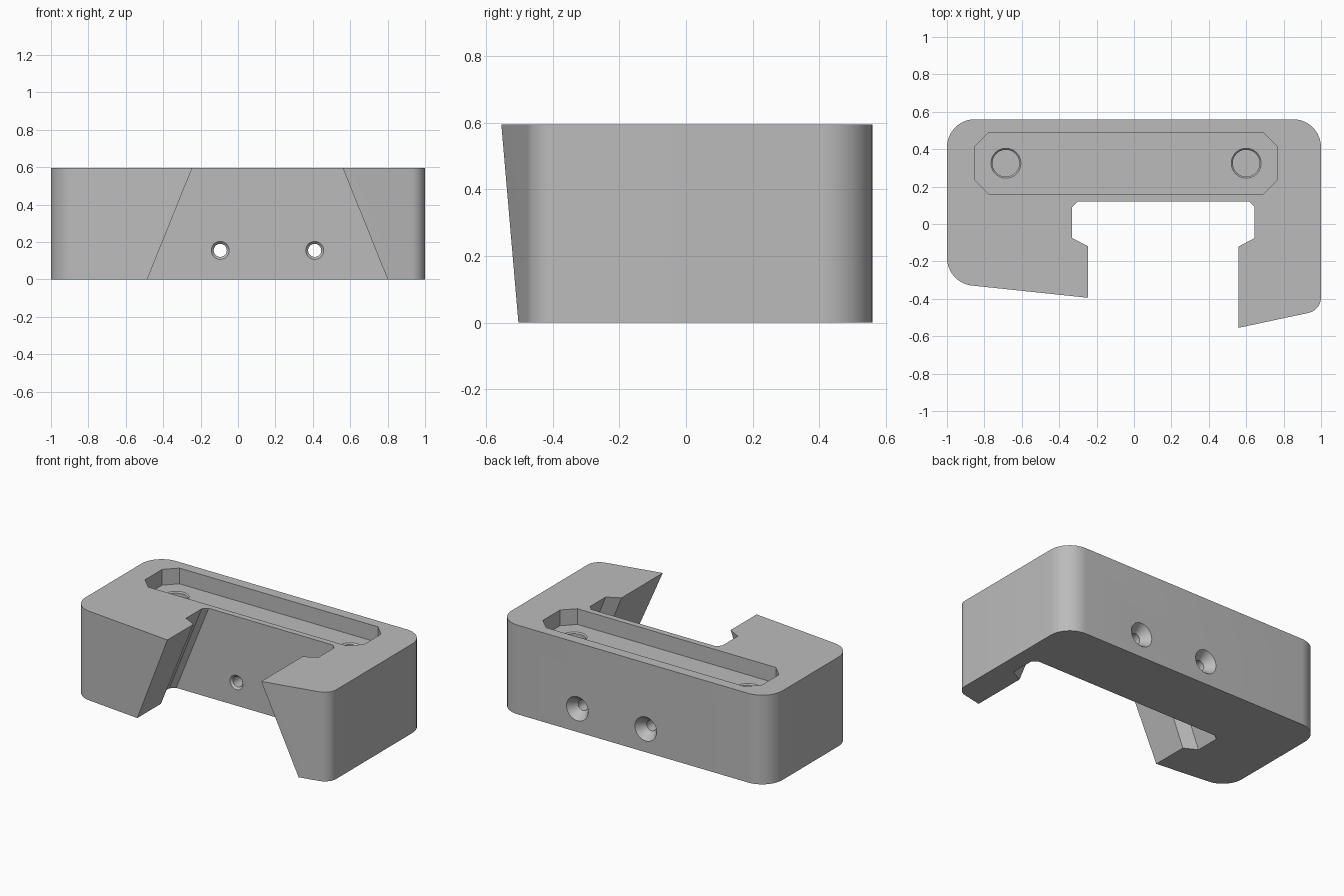
import bpy, bmesh, math
from mathutils import Matrix

if "Cube" in bpy.data.objects:
    bpy.data.objects.remove(bpy.data.objects["Cube"])

H = 0.595          # block height
LEAN = 0.24 / H    # slot walls splay outwards towards the bottom

grey = bpy.data.materials.new("matte grey")
grey.diffuse_color = (0.5, 0.5, 0.5, 1)
grey.use_nodes = True
grey.node_tree.nodes["Principled BSDF"].inputs["Base Color"].default_value = grey.diffuse_color


def loft(name, rings):
    """Closed solid through matching rings of points."""
    bm = bmesh.new()
    loops = [[bm.verts.new(p) for p in ring] for ring in rings]
    n = len(loops[0])
    for a, b in zip(loops, loops[1:]):
        for i in range(n):
            j = (i + 1) % n
            bm.faces.new((a[i], a[j], b[j], b[i]))
    bm.faces.new(loops[0][::-1])
    bm.faces.new(loops[-1])
    bmesh.ops.recalc_face_normals(bm, faces=bm.faces)
    mesh = bpy.data.meshes.new(name)
    bm.to_mesh(mesh)
    bm.free()
    mesh.materials.append(grey)
    ob = bpy.data.objects.new(name, mesh)
    bpy.context.collection.objects.link(ob)
    return ob


def prism(name, pts, z0, z1):
    return loft(name, [[(x, y, z) for x, y in pts] for z in (z0, z1)])


def lathe(name, profile, matrix, n=40):
    """Round solid: (radius, height) steps turned about an axis."""
    rings = [[matrix @ Matrix.Translation((r * math.cos(k * math.tau / n),
                                           r * math.sin(k * math.tau / n), h)).translation
              for k in range(n)] for r, h in profile]
    return loft(name, rings)


def fillet(corner, prev, nxt, radius, steps=12):
    """Arc that rounds one corner of an outline."""
    a = math.atan2(prev[1] - corner[1], prev[0] - corner[0])
    b = math.atan2(nxt[1] - corner[1], nxt[0] - corner[0])
    d = (b - a + math.pi) % math.tau - math.pi
    reach = radius / math.sin(abs(d) / 2)
    cx = corner[0] + reach * math.cos(a + d / 2)
    cy = corner[1] + reach * math.sin(a + d / 2)
    s = math.copysign(1, d)
    start = a - s * math.pi / 2
    sweep = -s * (math.pi - abs(d))
    return [(cx + radius * math.cos(start + sweep * k / steps),
             cy + radius * math.sin(start + sweep * k / steps)) for k in range(steps + 1)]


# Block outline with rounded outer corners; the two arms differ in length
corners = [((-1, 0.56), 0.15), ((-1, -0.315), 0.15), ((-0.05, -0.415), 0),
           ((0.32, -0.606), 0), ((1, -0.461), 0.085), ((1, 0.56), 0.15)]
outline = []
for i, (c, r) in enumerate(corners):
    if r:
        outline += fillet(c, corners[i - 1][0], corners[(i + 1) % len(corners)][0], r)
    else:
        outline.append(c)
block = prism("mounting_block", outline, 0, H)

# Undercut slot, symmetric about its own centre line and flared downwards
half = [(0.4025, -0.8), (0.4025, -0.12), (0.488, -0.075), (0.488, 0.09), (0.458, 0.12)]


def slot_ring(z):
    grow = (H - z) * LEAN
    right = [(0.1575 + x + grow, y, z) for x, y in half]
    left = [(0.1575 - x - grow, y, z) for x, y in reversed(half)]
    return right + left


cutters = [loft("slot_cutter", [slot_ring(-0.1), slot_ring(H + 0.1)])]

# Shallow tray with clipped corners in the top
c = 0.075
x0, x1, y0, y1 = -0.85, 0.765, 0.16, 0.49
tray = [(x0 + c, y0), (x1 - c, y0), (x1, y0 + c), (x1, y1 - c),
        (x1 - c, y1), (x0 + c, y1), (x0, y1 - c), (x0, y0 + c)]
floor = H - 0.105
cutters.append(prism("tray_cutter", tray, floor, H + 0.1))

# Blind holes in the tray floor with a narrow chamfer
for x in (-0.685, 0.6):
    cutters.append(lathe("tray_hole_cutter",
                         [(0.072, floor - 0.15), (0.072, floor - 0.008),
                          (0.08, floor), (0.08, floor + 0.05)],
                         Matrix.Translation((x, 0.325, 0))))

# Countersunk screw holes running front to back
for x in (-0.095, 0.41):
    cutters.append(lathe("screw_hole_cutter",
                         [(0.048, -0.02), (0.048, 0), (0.035, 0.013), (0.035, 0.38),
                          (0.08, 0.44), (0.08, 0.48)],
                         Matrix.Translation((x, 0.12, 0.155)) @ Matrix.Rotation(-math.pi / 2, 4, 'X')))

for ob in cutters:
    ob.hide_render = True
    mod = block.modifiers.new(ob.name, 'BOOLEAN')
    mod.operation = 'DIFFERENCE'
    mod.solver = 'EXACT'
    mod.object = ob

# Bake the cuts, then remove the helpers
bpy.context.view_layer.objects.active = block
block.select_set(True)
for mod in list(block.modifiers):
    bpy.ops.object.modifier_apply(modifier=mod.name)
for ob in cutters:
    bpy.data.objects.remove(ob, do_unlink=True)
bpy.ops.object.shade_smooth_by_angle(angle=math.radians(25))
